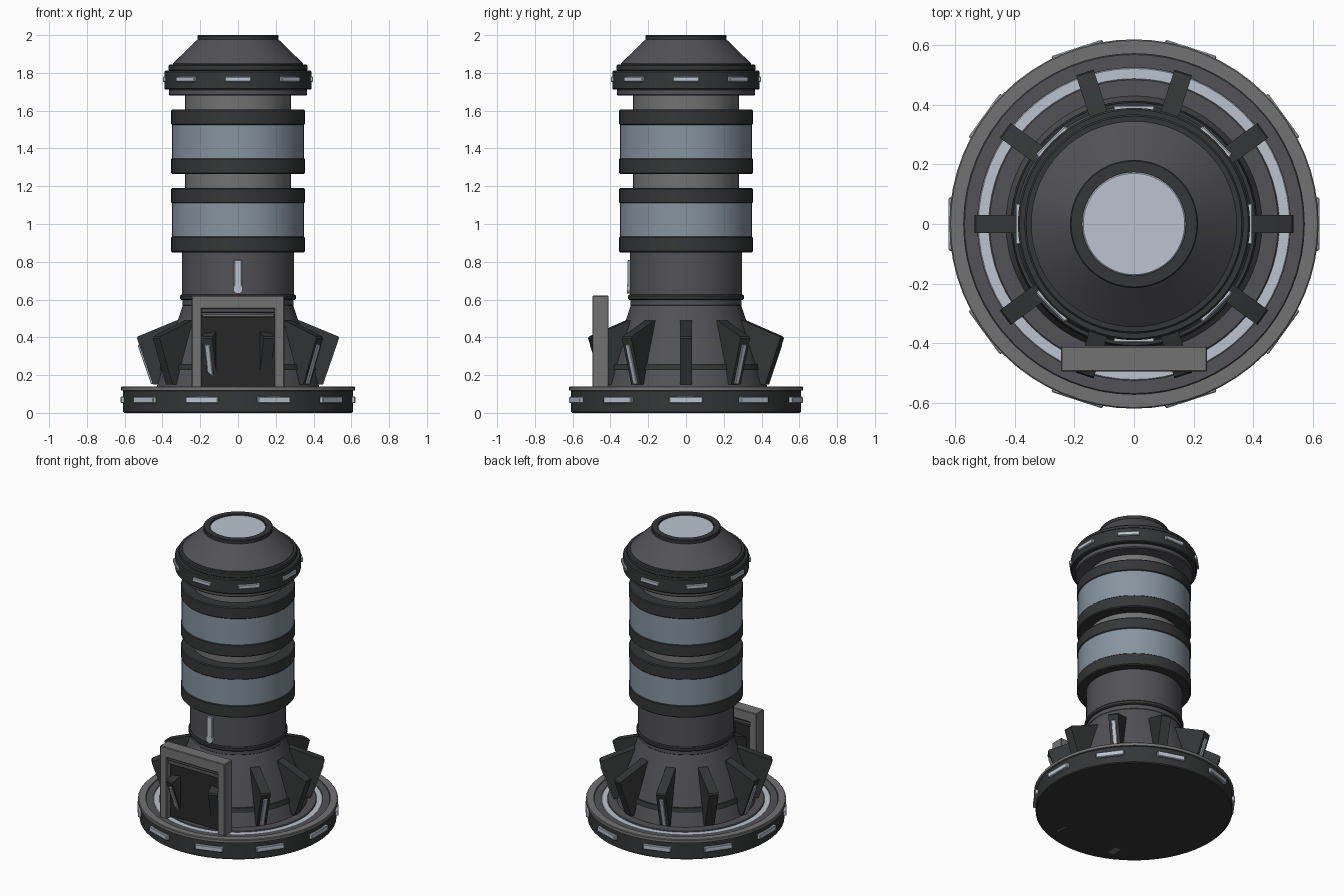
import bpy, bmesh
from math import radians, pi, atan2
from mathutils import Matrix, Vector

if "Cube" in bpy.data.objects:
    bpy.data.objects.remove(bpy.data.objects["Cube"])


def material(name, r, g, b):
    m = bpy.data.materials.new(name)
    m.diffuse_color = (r, g, b, 1)
    m.use_nodes = True
    m.node_tree.nodes["Principled BSDF"].inputs["Base Color"].default_value = m.diffuse_color
    return m


BLACK = material("black", 0.02, 0.02, 0.022)
DARK = material("dark", 0.035, 0.037, 0.038)
BODY = material("body", 0.085, 0.085, 0.095)
MID = material("mid_grey", 0.17, 0.17, 0.17)
GLASS = material("glass", 0.24, 0.30, 0.35)
LIGHT = material("light", 0.50, 0.55, 0.62)


def finish(name, bm, mat):
    bmesh.ops.recalc_face_normals(bm, faces=bm.faces)
    me = bpy.data.meshes.new(name)
    bm.to_mesh(me)
    bm.free()
    ob = bpy.data.objects.new(name, me)
    bpy.context.collection.objects.link(ob)
    me.materials.append(mat)
    bpy.ops.object.select_all(action='DESELECT')
    ob.select_set(True)
    bpy.context.view_layer.objects.active = ob
    bpy.ops.object.shade_smooth_by_angle(angle=radians(30))
    return ob


def lathe(name, profile, mat, closed=False):
    """Spin an (r, z) profile around the z axis."""
    bm = bmesh.new()
    vs = [bm.verts.new((r, 0, z)) for r, z in profile]
    pairs = list(zip(vs, vs[1:])) + ([(vs[-1], vs[0])] if closed else [])
    es = [bm.edges.new(p) for p in pairs]
    bmesh.ops.spin(bm, geom=vs + es, axis=(0, 0, 1), cent=(0, 0, 0),
                   angle=2 * pi, steps=64)
    bmesh.ops.remove_doubles(bm, verts=bm.verts, dist=1e-4)
    return finish(name, bm, mat)


def band(name, r, z0, z1, mat, c=0.006):
    """Solid drum with small chamfers."""
    return lathe(name, [(0, z0), (r - c, z0), (r, z0 + c), (r, z1 - c),
                        (r - c, z1), (0, z1)], mat)


def ring(name, r0, r1, z0, z1, mat):
    c = 0.004
    return lathe(name, [(r0, z0), (r1, z0), (r1, z1 - c), (r1 - c, z1), (r0, z1)],
                 mat, closed=True)


def box(name, center, size, mat, turn=0.0, tilt=0.0, bevel=0.004):
    """Box placed at center, tilted about y, then turned about the z axis."""
    bm = bmesh.new()
    bmesh.ops.create_cube(bm, size=1, matrix=Matrix.Diagonal((*size, 1)))
    if bevel:
        bmesh.ops.bevel(bm, geom=bm.edges[:], offset=bevel, segments=1, affect='EDGES')
    bm.transform(Matrix.Rotation(turn, 4, 'Z') @ Matrix.Translation(center)
                 @ Matrix.Rotation(tilt, 4, 'Y'))
    return finish(name, bm, mat)


# Base disc with rim, floor and glowing ring
band("base_disc", 0.61, 0.0, 0.122, DARK)
ring("base_rim", 0.572, 0.62, 0.118, 0.14, MID)
ring("base_step", 0.525, 0.573, 0.11, 0.134, BODY)
ring("base_light_ring", 0.487, 0.526, 0.11, 0.131, LIGHT)
ring("base_inner_step", 0.40, 0.488, 0.11, 0.138, BODY)
for i in range(10):
    box("base_light", (0.61, 0, 0.069), (0.024, 0.18, 0.034), LIGHT, radians(36 * i))

# Flared skirt and lower column
lathe("skirt", [(0, 0.12), (0.435, 0.12), (0.40, 0.245), (0.35, 0.40),
                (0.29, 0.575), (0, 0.575)], BODY)
lathe("skirt_band", [(0.38, 0.228), (0.414, 0.228), (0.408, 0.258), (0.38, 0.258)],
      DARK, closed=True)
band("collar_lower", 0.295, 0.565, 0.605, BODY)
band("collar_upper", 0.307, 0.597, 0.626, DARK)
band("lower_column", 0.297, 0.62, 0.86, BODY)

# Buttress fins, every other one carrying a light strip on its sloped edge
fin_profile = [(0.38, 0.15), (0.45, 0.15), (0.535, 0.395), (0.53, 0.405),
               (0.325, 0.49), (0.28, 0.49)]
tilt = atan2(0.085, 0.245)
for i in range(10):
    a = radians(36 * i)
    bm = bmesh.new()
    face = bm.faces.new([bm.verts.new((r, -0.031, z)) for r, z in fin_profile])
    out = bmesh.ops.extrude_face_region(bm, geom=[face])
    bmesh.ops.translate(bm, vec=(0, 0.062, 0),
                        verts=[v for v in out["geom"] if isinstance(v, bmesh.types.BMVert)])
    bm.transform(Matrix.Rotation(a, 4, 'Z'))
    finish("fin", bm, DARK)
    if i % 2:
        box("fin_light", (0.489, 0, 0.257), (0.014, 0.028, 0.22), LIGHT, a, tilt, 0.003)

# Two glazed drums with dark bands and narrow necks
for z in (0.85, 1.265):
    band("drum_lower_band", 0.354, z, z + 0.084, DARK)
    band("drum_glass", 0.349, z + 0.07, z + 0.27, GLASS)
    band("drum_upper_band", 0.354, z + 0.259, z + 0.34, DARK)
    band("neck", 0.28, z + 0.33, z + 0.425, MID)

# Head
band("head_lower_collar", 0.366, 1.68, 1.715, BODY)
band("head_ring", 0.39, 1.712, 1.812, DARK)
band("head_upper_collar", 0.368, 1.81, 1.845, DARK)
lathe("head_cone", [(0, 1.84), (0.345, 1.84), (0.345, 1.85), (0.215, 1.976),
                    (0, 1.976)], BODY)
ring("head_cap", 0.174, 0.215, 1.965, 2.0, DARK)
band("head_lens", 0.176, 1.97, 1.992, LIGHT)
for i in range(8):
    box("head_light", (0.388, 0, 1.766), (0.02, 0.138, 0.028), LIGHT, radians(45 * i))

# Doorway
for s in (-1, 1):
    box("door_post", (s * 0.219, -0.453, 0.28), (0.052, 0.086, 0.56), MID)
box("door_lintel", (0, -0.453, 0.586), (0.49, 0.086, 0.07), MID)
box("door_panel", (0, -0.435, 0.27), (0.40, 0.042, 0.50), BLACK, bevel=0)
box("door_header", (0, -0.462, 0.542), (0.39, 0.045, 0.026), BODY)
box("door_light", (0, -0.462, 0.515), (0.38, 0.04, 0.014), MID, bevel=0.002)

# Front status light: slim bar ending in a round bulb
box("status_bar", (0, -0.300, 0.735), (0.04, 0.02, 0.15), LIGHT)
bm = bmesh.new()
bmesh.ops.create_cone(bm, cap_ends=True, segments=24, radius1=0.025, radius2=0.025, depth=0.024)
bm.transform(Matrix.Translation((0, -0.300, 0.656)) @ Matrix.Rotation(pi / 2, 4, 'X'))
finish("status_bulb", bm, LIGHT)
